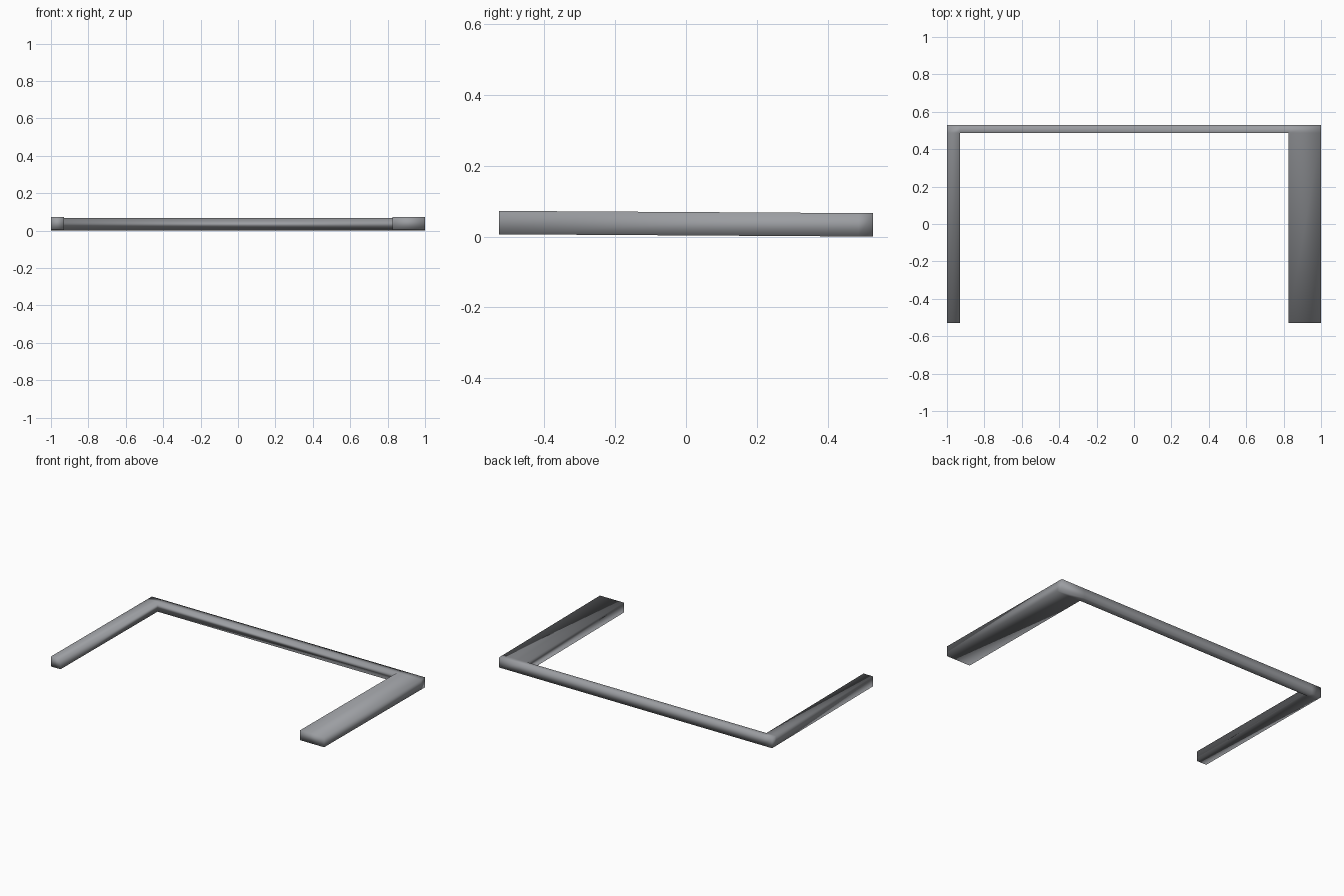
import bpy, bmesh

if "Cube" in bpy.data.objects:
    bpy.data.objects.remove(bpy.data.objects["Cube"])

# plan grid: left arm, back bar and right arm share corner blocks
XS = [-1.0, -0.93, 0.825, 1.0]
YS = [-0.528, 0.487, 0.528]
CELLS = [(0, 0), (2, 0), (0, 1), (1, 1), (2, 1)]
HEIGHT = 0.066


def base_z(y):
    # frame tilts up slightly towards the front
    return 0.0065 * (0.528 - y) / 1.056


bm = bmesh.new()
verts = {}


def vert(i, j, top):
    key = (i, j, top)
    if key not in verts:
        verts[key] = bm.verts.new((XS[i], YS[j], base_z(YS[j]) + top * HEIGHT))
    return verts[key]


for i, j in CELLS:
    ring = [(i, j), (i + 1, j), (i + 1, j + 1), (i, j + 1)]
    neighbours = [(i, j - 1), (i + 1, j), (i, j + 1), (i - 1, j)]
    bm.faces.new([vert(*c, 1) for c in ring])
    bm.faces.new([vert(*c, 0) for c in reversed(ring)])
    # outer walls only where there is no neighbouring block
    for k, n in enumerate(neighbours):
        if n not in CELLS:
            a, b = ring[k], ring[(k + 1) % 4]
            bm.faces.new([vert(*a, 0), vert(*b, 0), vert(*b, 1), vert(*a, 1)])

bmesh.ops.recalc_face_normals(bm, faces=bm.faces)
for f in bm.faces:
    f.smooth = True

mesh = bpy.data.meshes.new("u_frame")
bm.to_mesh(mesh)
bm.free()
frame = bpy.data.objects.new("u_frame", mesh)
bpy.context.collection.objects.link(frame)

# single grey metal colour
mat = bpy.data.materials.new("metal grey")
mat.diffuse_color = (0.33, 0.34, 0.36, 1)
mat.use_nodes = True
mat.node_tree.nodes["Principled BSDF"].inputs["Base Color"].default_value = mat.diffuse_color
mesh.materials.append(mat)
